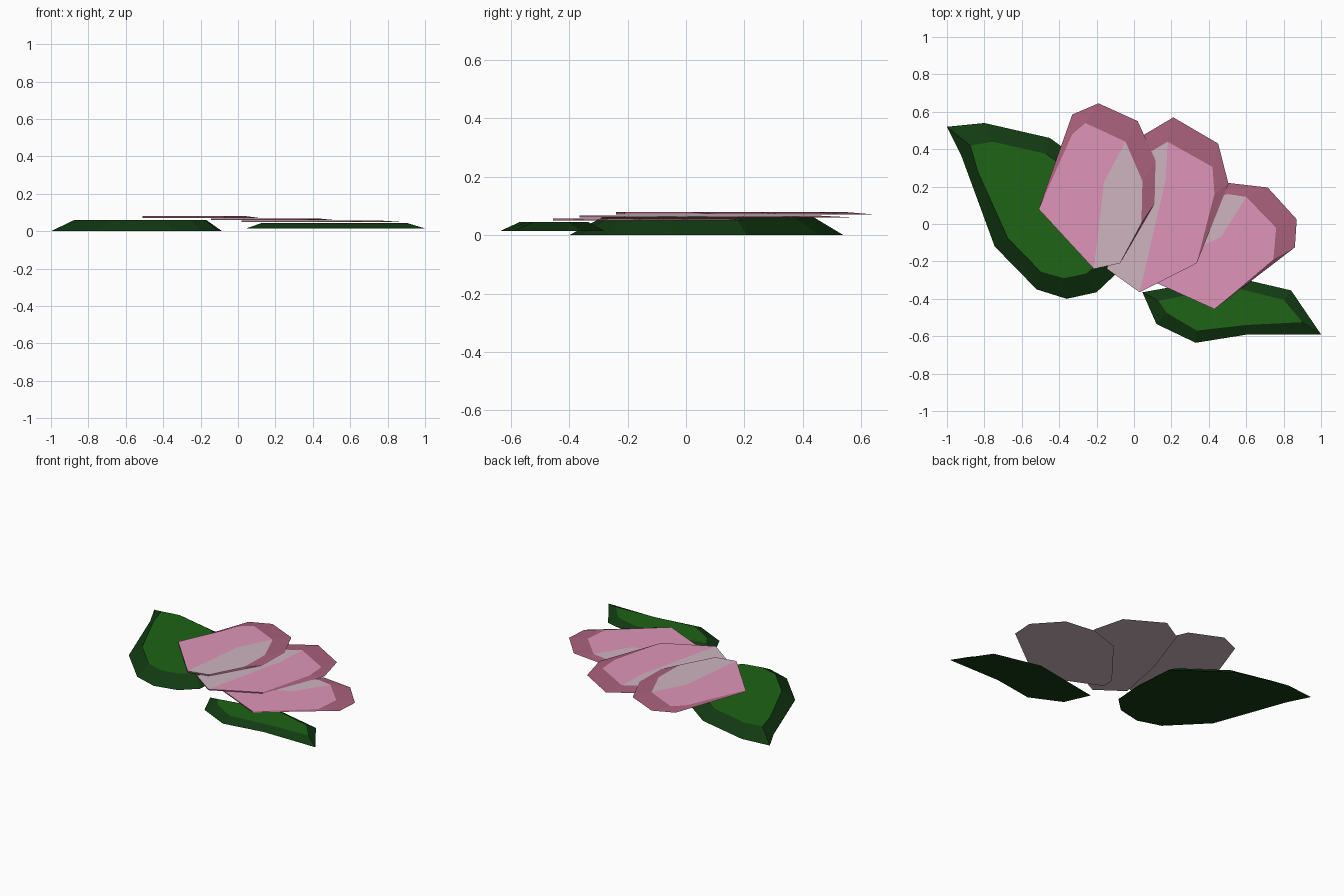
import bpy, bmesh

if "Cube" in bpy.data.objects:
    bpy.data.objects.remove(bpy.data.objects["Cube"])


def material(name, rgb):
    m = bpy.data.materials.new(name)
    m.diffuse_color = (*rgb, 1)
    m.use_nodes = True
    m.node_tree.nodes["Principled BSDF"].inputs["Base Color"].default_value = m.diffuse_color
    return m


GREEN = material("leaf_green", (.013, .125, .008))
DARK_GREEN = material("leaf_edge_green", (.006, .042, .006))
PINK = material("petal_pink", (.74, .30, .49))
ROSE = material("petal_edge_rose", (.40, .12, .20))
PALE = material("petal_pale", (.62, .46, .53))


def bevelled_slab(name, rings, z0, z1, mats, split=None):
    """Flat slab: each ring entry is (outer x, y) or (outer x, y, inner x, y).
    mats = top, edge, underside, second top. split = (first, last, middle point)."""
    bm = bmesh.new()
    low = [bm.verts.new((p[0], p[1], z0)) for p in rings]
    top = [bm.verts.new((p[-2], p[-1], z1)) for p in rings]
    n = len(rings)

    def face(verts, mat):
        bm.faces.new(verts).material_index = mat

    face(low[::-1], 2)
    for i in range(n):
        j = (i + 1) % n
        face((low[i], low[j], top[j], top[i]), 1)
    if split:
        a, b, mid = split
        m = bm.verts.new((*mid, z1))
        face(top[a:b + 1] + [m], 3)
        face(top[b:] + top[:a + 1] + [m], 0)
    else:
        face(top, 0)
    bmesh.ops.recalc_face_normals(bm, faces=bm.faces)
    me = bpy.data.meshes.new(name)
    bm.to_mesh(me)
    bm.free()
    for mt in mats:
        me.materials.append(mt)
    ob = bpy.data.objects.new(name, me)
    bpy.context.collection.objects.link(ob)
    return ob


leaf_mats = (GREEN, DARK_GREEN, DARK_GREEN)
petal_mats = (PINK, ROSE, PALE, PALE)

# Leaves
bevelled_slab("large_leaf", [
    (-1, .52, -.875, .42), (-.925, .37, -.835, .28), (-.745, -.12, -.675, -.075),
    (-.52, -.35, -.5, -.255), (-.36, -.40, -.375, -.29), (-.20, -.365, -.255, -.265),
    (-.10, -.27, -.18, -.20), (-.085, -.06, -.17, -.04), (-.105, .21, -.19, .17),
    (-.45, .46, -.47, .375), (-.80, .54, -.755, .44)], 0, .06, leaf_mats)

bevelled_slab("small_leaf", [
    (.045, -.365, .13, -.41), (.12, -.535, .175, -.475), (.33, -.635, .335, -.57),
    (.61, -.59, .60, -.54), (1, -.59, .90, -.525), (.84, -.355, .80, -.405),
    (.52, -.28, .52, -.335)], .015, .045, leaf_mats)

# Overlapping petals, stacked from low right to high left
bevelled_slab("right_petal", [
    (.43, -.455), (.02, -.27), (.02, -.19), (.29, .15, .33, .10), (.50, .22, .50, .16),
    (.715, .195, .60, .145), (.87, .025, .76, -.02), (.86, -.125, .745, -.19)],
    .05, .057, petal_mats, (1, 5, (.465, -.07)))

bevelled_slab("middle_petal", [
    (.03, -.365), (-.145, -.24), (-.08, .10, 0, .10), (.05, .475, .095, .39),
    (.21, .57, .18, .44), (.45, .43, .42, .305), (.505, .215, .43, .16), (.335, -.21)],
    .061, .068, petal_mats, (0, 4, (.17, .24)))

bevelled_slab("left_petal", [
    (-.51, .08), (-.33, .585, -.33, .48), (-.19, .645, -.26, .54), (.02, .55, -.045, .44),
    (.115, .34, .045, .23), (.11, .11, .04, .005), (-.075, -.21), (-.215, -.24)],
    .071, .08, petal_mats, (3, 7, (-.16, .225)))
